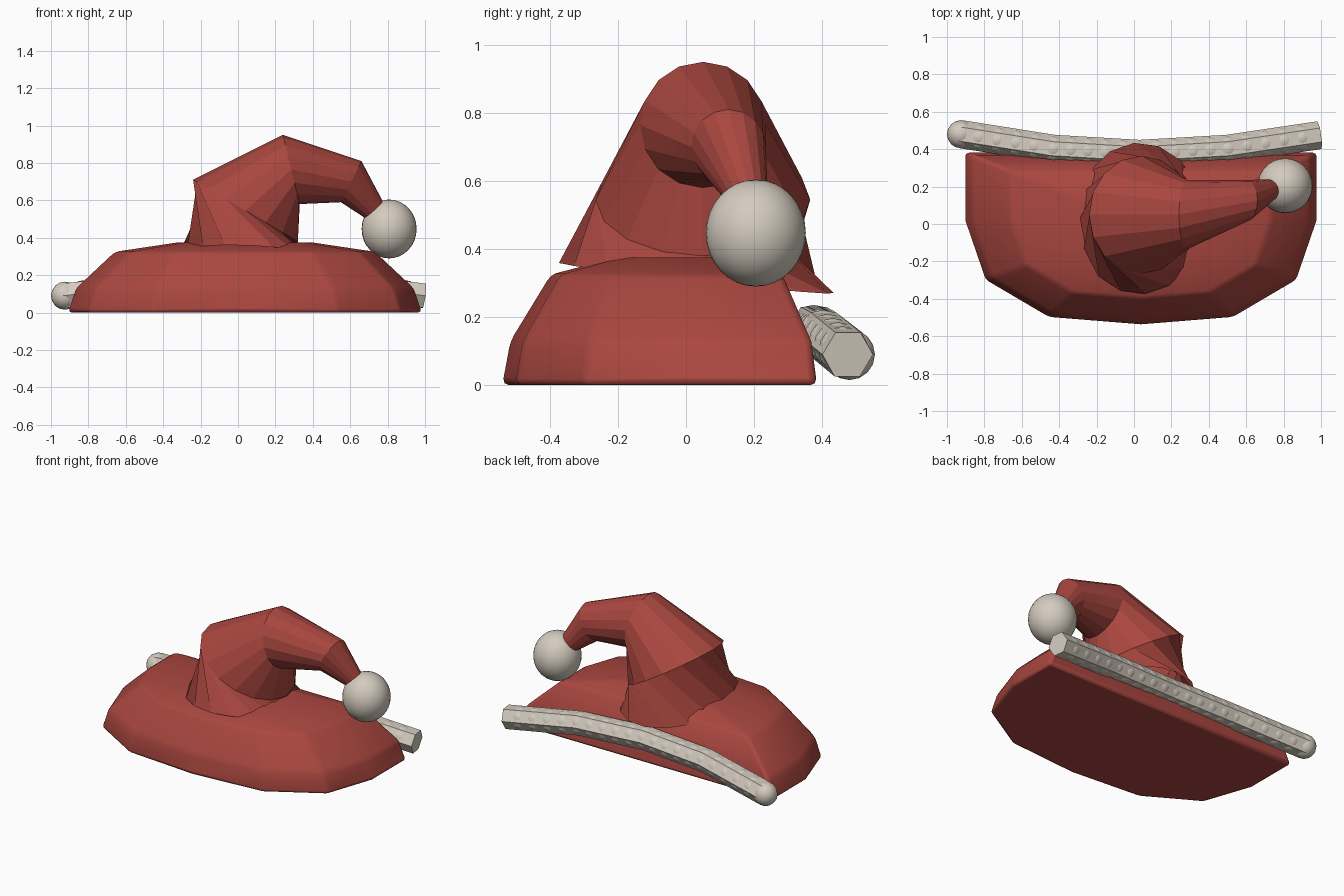
import bpy, math
from mathutils import Vector

cube = bpy.data.objects.get("Cube")
if cube:
    bpy.data.objects.remove(cube, do_unlink=True)


def material(name, color):
    m = bpy.data.materials.new(name)
    m.use_nodes = True
    m.diffuse_color = color
    m.node_tree.nodes["Principled BSDF"].inputs["Base Color"].default_value = color
    return m


red = material("red felt", (0.40, 0.062, 0.05, 1))
cream = material("cream fur", (0.66, 0.60, 0.52, 1))


def loft(name, rings, mat, caps=(True, True)):
    """Skin a list of equal-length closed rings with quads."""
    n = len(rings[0])
    verts = [p for ring in rings for p in ring]
    faces = []
    for r in range(len(rings) - 1):
        for i in range(n):
            j = (i + 1) % n
            faces.append((r * n + i, r * n + j, (r + 1) * n + j, (r + 1) * n + i))
    if caps[0]:
        faces.append(tuple(reversed(range(n))))
    if caps[1]:
        faces.append(tuple(range((len(rings) - 1) * n, len(rings) * n)))
    mesh = bpy.data.meshes.new(name)
    mesh.from_pydata(verts, [], faces)
    mesh.materials.append(mat)
    obj = bpy.data.objects.new(name, mesh)
    bpy.context.collection.objects.link(obj)
    return obj


def smooth(obj, degrees):
    bpy.ops.object.select_all(action='DESELECT')
    obj.select_set(True)
    bpy.context.view_layer.objects.active = obj
    bpy.ops.object.shade_smooth_by_angle(angle=math.radians(degrees))


def ball(name, center, radius, stretch=1.0, segments=16):
    bpy.ops.mesh.primitive_uv_sphere_add(segments=segments, ring_count=segments // 2,
                                         radius=radius, location=center)
    obj = bpy.context.object
    obj.name = name
    obj.scale.z = stretch
    obj.data.materials.append(cream)
    bpy.ops.object.shade_smooth()
    return obj


# Brim: half-round outline, tapering upward to a shallow dome
half = [(0.945, 0.385), (0.945, 0.02), (0.835, -0.30), (0.495, -0.50)]
outline = [(-x, y) for x, y in half] + [(0, -0.54)] + half[::-1]
profile = [(0, 1), (0.13, 0.955), (0.325, 0.735), (0.375, 0.38)]
brim = loft("brim", [[(0.037 + x * s, y * s, z) for x, y in outline]
                     for z, s in profile], red)
bevel = brim.modifiers.new("soft edges", 'BEVEL')
bevel.width = 0.02
bevel.segments = 2
bevel.limit_method = 'ANGLE'
bevel.angle_limit = math.radians(20)
smooth(brim, 60)


# Cap: tilted elliptical rings given by centre, two half axes and a twist
SIDES = 16


def ring(center, a, b, twist=0):
    out = []
    for i in range(SIDES):
        t = math.tau * i / SIDES + math.radians(twist)
        out.append(Vector(center) + Vector(a) * math.cos(t) + Vector(b) * math.sin(t))
    return out


collar_base = ring((0.03, 0.03, 0.315), (-0.34, 0, 0.01), (0, 0.405, -0.045), -50)
fold = ring((0.04, 0.05, 0.545), (-0.28, 0, 0.165), (0, 0.315, 0))
knee = ring((0.285, 0.05, 0.765), (-0.045, 0, 0.185), (0, 0.185, 0))
bend = ring((0.605, 0.125, 0.70), (0.055, 0, 0.11), (0, 0.11, 0))
tip = ring((0.735, 0.185, 0.54), (0.047, 0, 0.04), (0, 0.055, 0))

loft("twisted_collar", [collar_base, fold], red, (False, False))
cap = loft("drooping_cap", [fold, knee, bend, tip], red, (False, True))
smooth(cap, 15)

# Pompom on the tip
ball("pompom", (0.808, 0.205, 0.447), 0.147, 1.07, 32)

# Fur trim: bowed hexagonal tube along the back
path = [Vector(p) for p in ((-0.925, 0.48, 0.09), (-0.43, 0.402, 0.15), (0.03, 0.375, 0.165),
                            (0.5, 0.402, 0.15), (0.992, 0.475, 0.09))]
rings = []
for i, p in enumerate(path):
    along = (path[min(i + 1, len(path) - 1)] - path[max(i - 1, 0)]).normalized()
    side = along.cross(Vector((0, 0, 1))).normalized()
    up = side.cross(along)
    rings.append([p + 0.075 * (side * math.cos(k * math.pi / 3) + up * math.sin(k * math.pi / 3))
                  for k in range(6)])
loft("trim_tube", rings, cream)

# Rounded trim end and the row of tufts along it
ball("trim_end", path[0], 0.075)
PER_SPAN = 5
for s in range(len(path) - 1):
    for k in range(PER_SPAN):
        if s + k:
            ball("trim_tuft", path[s].lerp(path[s + 1], k / PER_SPAN), 0.071)
